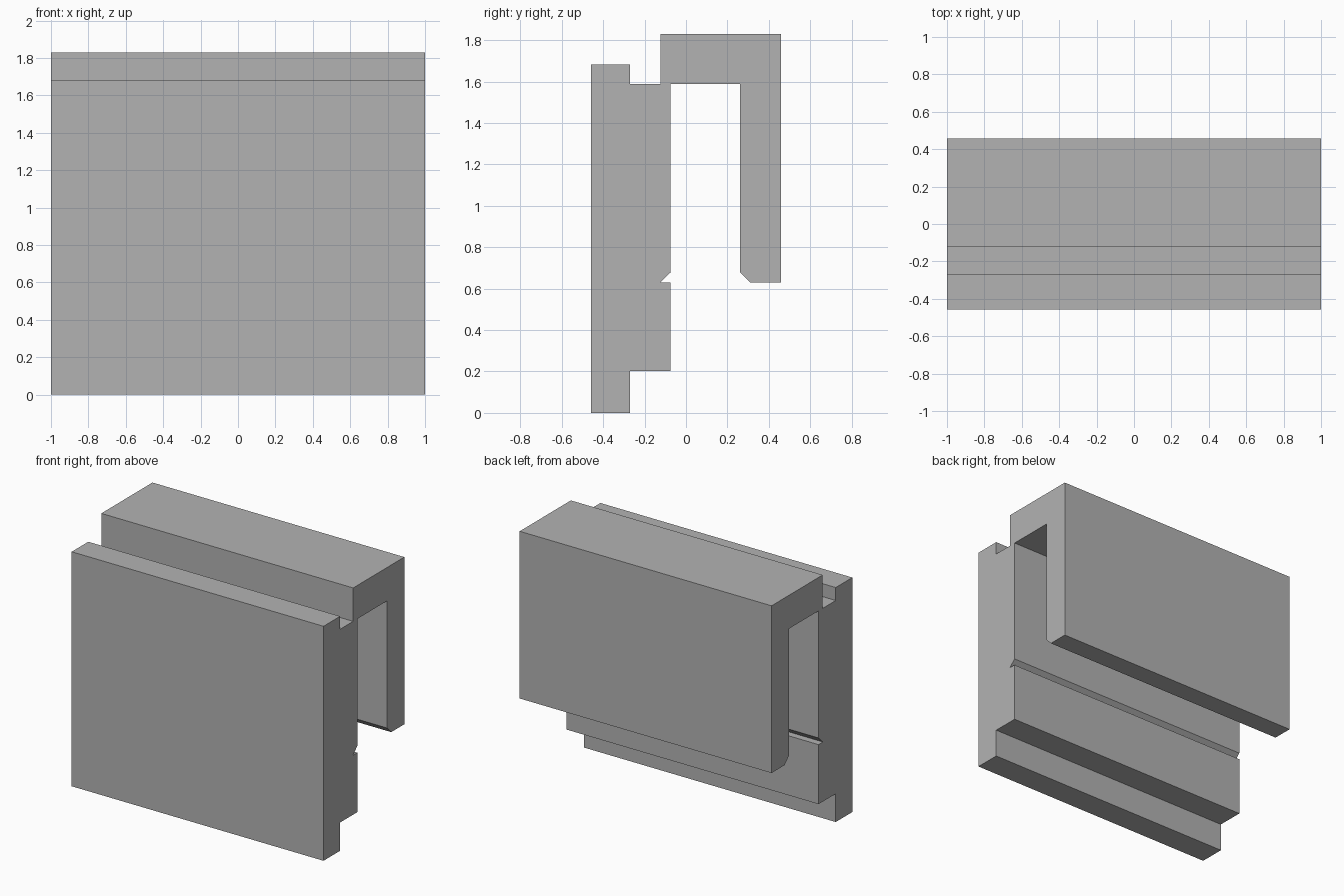
import bpy
import bmesh
from mathutils import Vector

cube = bpy.data.objects.get("Cube")
if cube:
    bpy.data.objects.remove(cube, do_unlink=True)

HALF_WIDTH = 1.0

# Side profile (y, z): front plate, stepped back, notch, overhanging hook
profile = [
    (-0.458, 0), (-0.27, 0), (-0.27, 0.203), (-0.075, 0.203),
    (-0.075, 0.63), (-0.125, 0.63), (-0.075, 0.678), (-0.075, 1.59),
    (0.262, 1.59), (0.262, 0.678), (0.31, 0.63), (0.458, 0.63),
    (0.458, 1.83), (-0.122, 1.83), (-0.122, 1.59), (-0.27, 1.59),
    (-0.27, 1.683), (-0.458, 1.683),
]


def flat_material(name, colour):
    mat = bpy.data.materials.new(name)
    mat.use_nodes = True
    mat.diffuse_color = colour
    mat.node_tree.nodes["Principled BSDF"].inputs["Base Color"].default_value = colour
    return mat


def extrude_profile(name, points, half_width, mat):
    bm = bmesh.new()
    face = bm.faces.new([bm.verts.new((-half_width, y, z)) for y, z in points])
    result = bmesh.ops.extrude_face_region(bm, geom=[face], use_keep_orig=True)
    moved = [g for g in result["geom"] if isinstance(g, bmesh.types.BMVert)]
    bmesh.ops.translate(bm, verts=moved, vec=Vector((2 * half_width, 0, 0)))
    bmesh.ops.recalc_face_normals(bm, faces=bm.faces)
    mesh = bpy.data.meshes.new(name)
    bm.to_mesh(mesh)
    bm.free()
    mesh.materials.append(mat)
    obj = bpy.data.objects.new(name, mesh)
    bpy.context.collection.objects.link(obj)
    return obj


# Hooked rail bracket, one constant section across its width
grey = flat_material("plain grey", (0.45, 0.45, 0.45, 1))
extrude_profile("hooked_rail_bracket", profile, HALF_WIDTH, grey)
